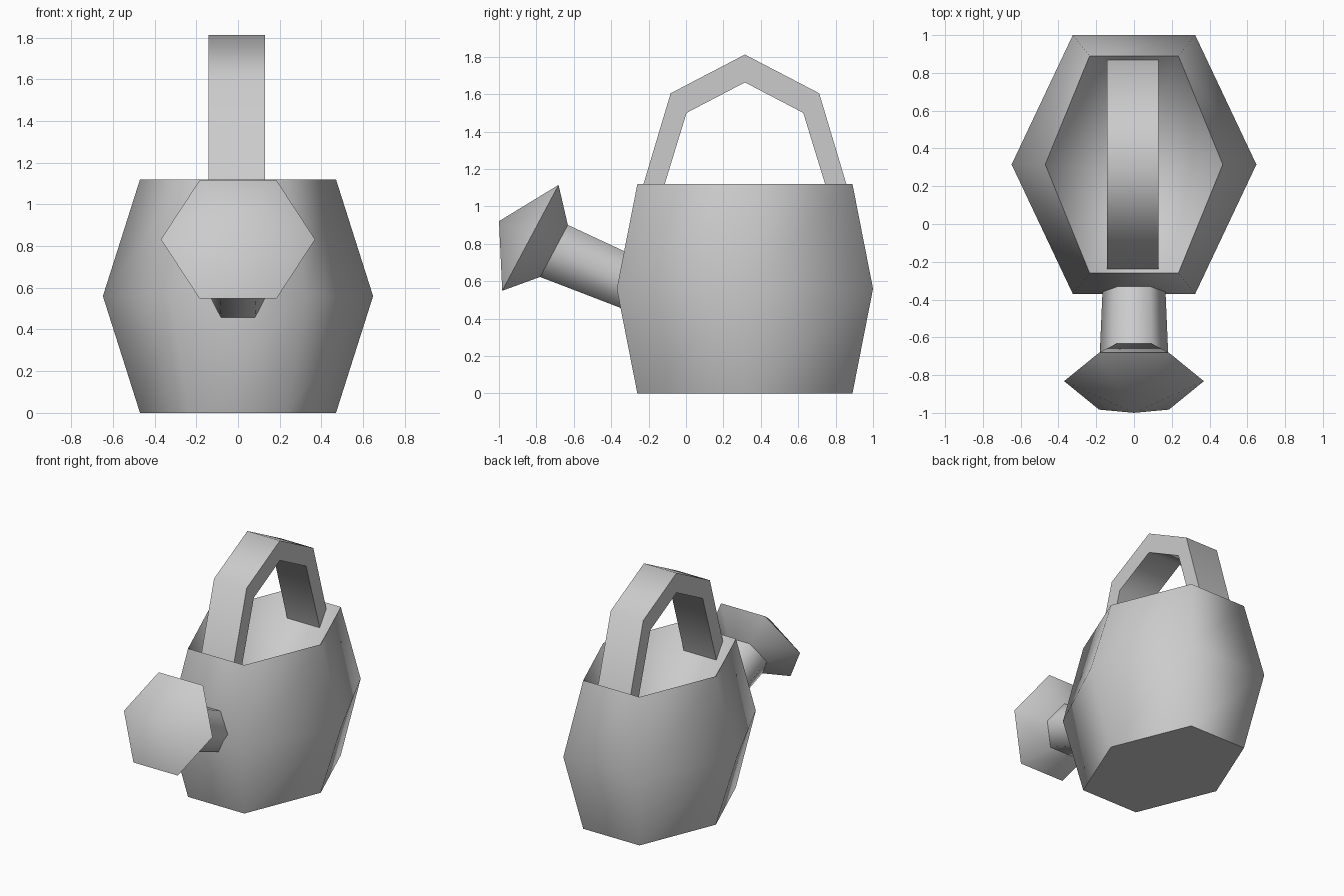
import bpy
import math
from mathutils import Vector

cube = bpy.data.objects.get("Cube")
if cube:
    bpy.data.objects.remove(cube, do_unlink=True)

metal = bpy.data.materials.new("light grey metal")
metal.use_nodes = True
GREY = (0.6, 0.6, 0.6, 1.0)
metal.diffuse_color = GREY
metal.node_tree.nodes["Principled BSDF"].inputs["Base Color"].default_value = GREY

CENTRE_Y = 0.315


def make(name, verts, faces, angle=70):
    """Create a mesh object, smooth it below the given angle."""
    mesh = bpy.data.meshes.new(name)
    mesh.from_pydata(verts, [], faces)
    mesh.materials.append(metal)
    obj = bpy.data.objects.new(name, mesh)
    bpy.context.collection.objects.link(obj)
    bpy.ops.object.select_all(action='DESELECT')
    obj.select_set(True)
    bpy.context.view_layer.objects.active = obj
    bpy.ops.object.mode_set(mode='EDIT')
    bpy.ops.mesh.select_all(action='SELECT')
    bpy.ops.mesh.normals_make_consistent(inside=False)
    bpy.ops.object.mode_set(mode='OBJECT')
    bpy.ops.object.shade_smooth_by_angle(angle=math.radians(angle))
    return obj


def loft(rings, start=None, end=None):
    """Bridge rings of points; close each end with an apex or one flat face."""
    n = len(rings[0])
    verts = [p for ring in rings for p in ring]
    faces = [(r * n + i, r * n + (i + 1) % n, (r + 1) * n + (i + 1) % n, (r + 1) * n + i)
             for r in range(len(rings) - 1) for i in range(n)]
    for apex, first in ((start, 0), (end, len(verts) - n)):
        if apex is None:
            faces.append(tuple(range(first, first + n)))
        else:
            verts.append(apex)
            tip = len(verts) - 1
            faces += [(first + i, first + (i + 1) % n, tip) for i in range(n)]
    return verts, faces


# Barrel body with a hollow sloping down to the middle
def body_ring(side, corner, depth, z):
    pts = [(side, 0), (corner, depth), (-corner, depth),
           (-side, 0), (-corner, -depth), (corner, -depth)]
    return [(x, CENTRE_Y + y, z) for x, y in pts]


make("body", *loft([body_ring(0.47, 0.235, 0.575, 0),
                    body_ring(0.648, 0.324, 0.685, 0.56),
                    body_ring(0.47, 0.235, 0.575, 1.12)],
                   end=(0, CENTRE_Y, 0.29)))


# Spout and sprinkler head share one tilted axis
AXIS = Vector((0, -0.883, 0.47))
UP = Vector((0, 0.47, 0.883))


def tilted_ring(y, z, radius):
    centre = Vector((0, y, z))
    return [centre + Vector((radius * math.cos(a), 0, 0)) + UP * radius * math.sin(a)
            for a in (math.radians(60 * i) for i in range(6))]


neck = tilted_ring(-0.706, 0.762, 0.182)
make("spout", *loft([tilted_ring(-0.27, 0.577, 0.163), neck]))
make("sprinkler_head", *loft([neck, tilted_ring(-0.832, 0.832, 0.37)],
                             end=Vector((0, -0.832, 0.832)) + AXIS * 0.19))


# Arched handle: half profile from foot to peak, mirrored, given width
outer = [(0.599, 0.93), (0.397, 1.605), (0, 1.812)]
inner = [(0.487, 0.93), (0.312, 1.5), (0, 1.663)]


def arch(half):
    return half + [(-y, z) for y, z in reversed(half[:-1])]


sections = [[(x, CENTRE_Y + y, z) for x, (y, z) in
             ((-0.142, o), (0.13, o), (0.13, i), (-0.142, i))]
            for o, i in zip(arch(outer), arch(inner))]
make("handle", *loft(sections))
